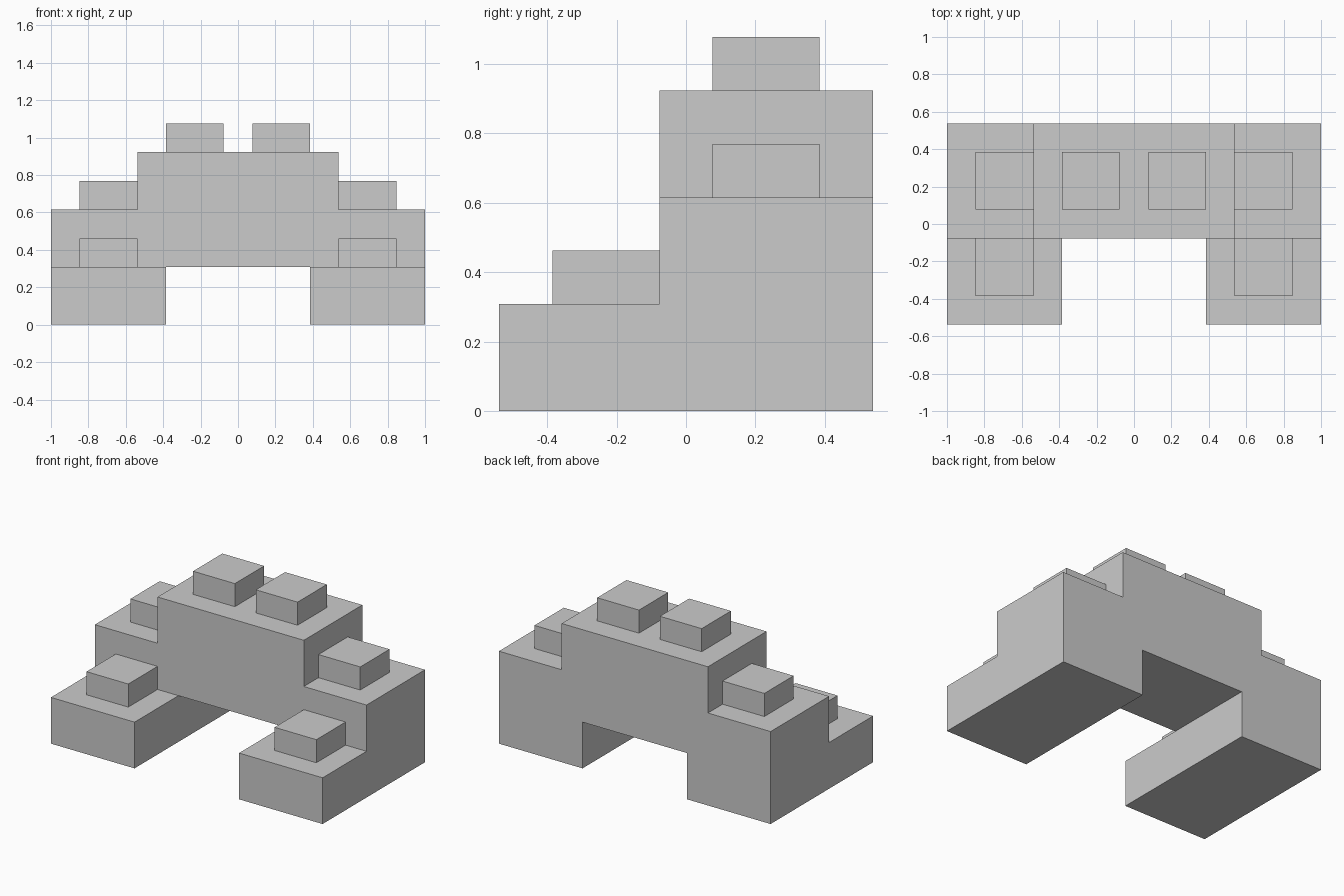
import bpy, bmesh

if "Cube" in bpy.data.objects:
    bpy.data.objects.remove(bpy.data.objects["Cube"])

U = 2 / 13  # grid unit: the model is 13 units wide


def extrude_profile(name, profile, y0, y1, mirror=False):
    """Extrude an x/z outline (grid units) from y0 to y1."""
    bm = bmesh.new()
    face = bm.faces.new([bm.verts.new((x * U, y0 * U, z * U)) for x, z in profile])
    res = bmesh.ops.extrude_face_region(bm, geom=[face], use_keep_orig=True)
    verts = [v for v in res["geom"] if isinstance(v, bmesh.types.BMVert)]
    bmesh.ops.translate(bm, verts=verts, vec=(0, (y1 - y0) * U, 0))
    bmesh.ops.recalc_face_normals(bm, faces=bm.faces)
    mesh = bpy.data.meshes.new(name)
    bm.to_mesh(mesh)
    bm.free()
    obj = bpy.data.objects.new(name, mesh)
    bpy.context.collection.objects.link(obj)
    if mirror:
        obj.modifiers.new("Mirror", "MIRROR").use_axis[0] = True
    return obj


def box_pair(name, x0, x1, y0, y1, z0, z1):
    """Box on the right side, mirrored to the left."""
    return extrude_profile(name, [(x0, z0), (x1, z0), (x1, z1), (x0, z1)], y0, y1, True)


# Stepped arch: rear legs, cross beam and raised centre
right_half = [(2.5, 2), (2.5, 0), (6.5, 0), (6.5, 4), (3.5, 4), (3.5, 6)]
left_half = [(-x, z) for x, z in reversed(right_half)]
extrude_profile("stepped_arch", right_half + left_half, -0.5, 3.5)

# Low feet reaching forward
box_pair("front_feet", 2.5, 6.5, -3.5, -0.5, 0, 2)

# Square studs on each level
box_pair("foot_studs", 3.5, 5.5, -2.5, -0.5, 2, 3)
box_pair("shoulder_studs", 3.5, 5.5, 0.5, 2.5, 4, 5)
box_pair("top_studs", 0.5, 2.5, 0.5, 2.5, 6, 7)
